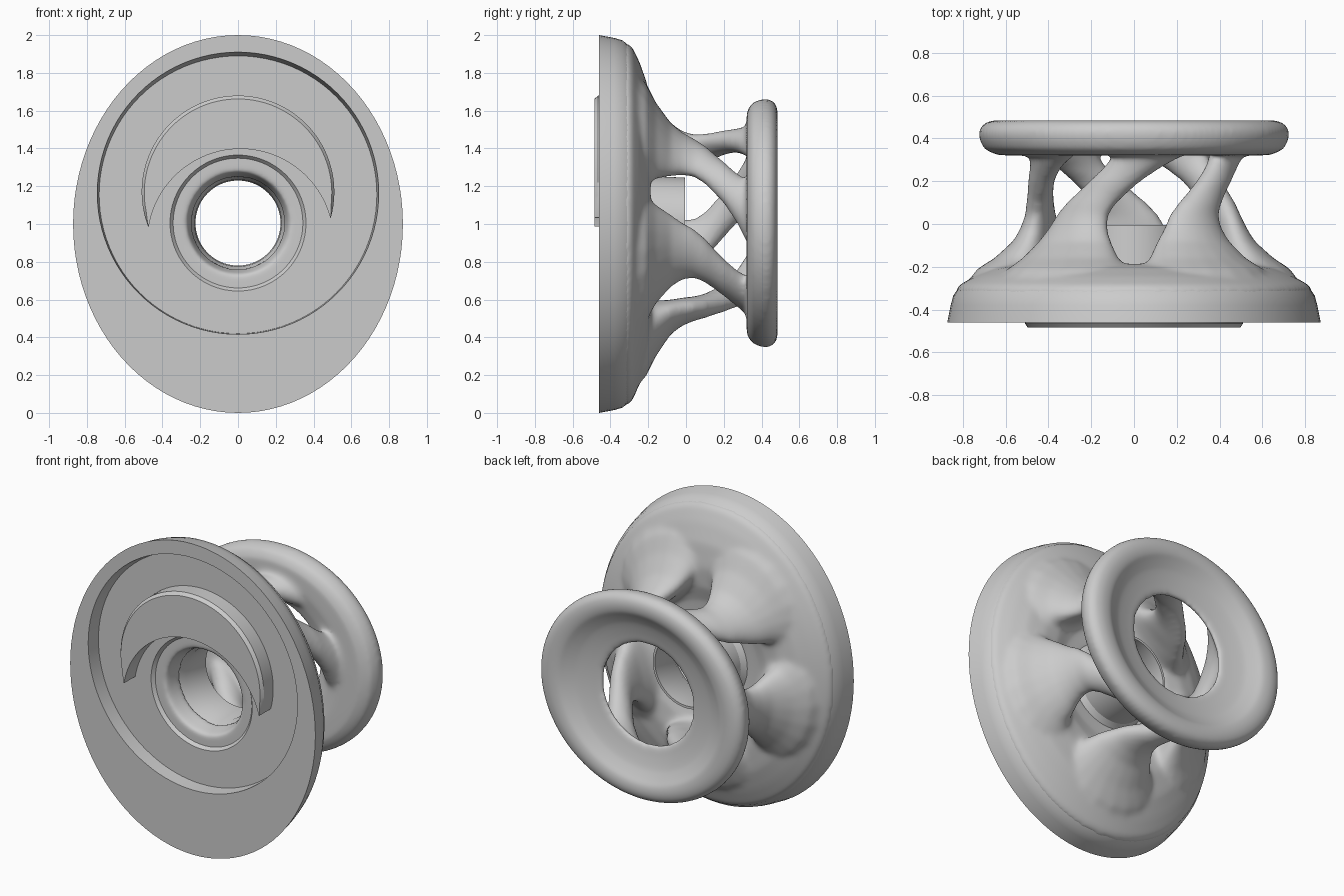
import bpy, bmesh
from math import sin, cos, pi, radians, hypot

if "Cube" in bpy.data.objects:
    bpy.data.objects.remove(bpy.data.objects["Cube"])

CZ = 1.005  # height of the hub axis


def ellipse(y, rx, rz=None, cz=CZ, n=96):
    rz = rx if rz is None else rz
    return [(rx * cos(2 * pi * i / n), y, cz + rz * sin(2 * pi * i / n)) for i in range(n)]


def loft(bm, loops, cyclic=False):
    """Skin closed loops; join last to first (cyclic) or cap both ends."""
    rows = [[bm.verts.new(p) for p in lp] for lp in loops]
    n = len(rows[0])
    pairs = list(zip(rows, rows[1:])) + ([(rows[-1], rows[0])] if cyclic else [])
    for a, b in pairs:
        for i in range(n):
            j = (i + 1) % n
            bm.faces.new((a[i], a[j], b[j], b[i]))
    if not cyclic:
        bm.faces.new(rows[0])
        bm.faces.new(rows[-1])


def finish(bm, name, angle=32):
    bmesh.ops.recalc_face_normals(bm, faces=bm.faces)
    me = bpy.data.meshes.new(name)
    bm.to_mesh(me)
    bm.free()
    ob = bpy.data.objects.new(name, me)
    bpy.context.collection.objects.link(ob)
    bpy.ops.object.select_all(action='DESELECT')
    ob.select_set(True)
    bpy.context.view_layer.objects.active = ob
    bpy.ops.object.shade_smooth_by_angle(angle=radians(angle))
    return ob


# Front plate: oval rim, round off-centre recess and stepped bore with sleeve
bm = bmesh.new()
loft(bm, [
    ellipse(-0.30, 0.80, 0.92, 1.0),
    ellipse(-0.305, 0.825, 0.945, 1.0),
    ellipse(-0.335, 0.845, 0.972, 1.0),
    ellipse(-0.38, 0.857, 0.985, 1.0),
    ellipse(-0.46, 0.873, 1.0, 1.0),
    ellipse(-0.46, 0.745, 0.747, 1.163),
    ellipse(-0.37, 0.735, 0.735, 1.155),
    ellipse(-0.37, 0.36),
    ellipse(-0.31, 0.31),
    ellipse(-0.31, 0.295),
    ellipse(-0.20, 0.23),
    ellipse(-0.005, 0.225),
    ellipse(-0.005, 0.24),
    ellipse(-0.20, 0.25),
    ellipse(-0.27, 0.30),
    ellipse(-0.30, 0.36),
], cyclic=True)
finish(bm, "front_plate")

# Crescent boss on the recess floor: one cross-section swept from tip to tip
bm = bmesh.new()
ZO, ZI, RO, N = 1.17, 0.905, 0.51, 64
tip, tilt = radians(-19), radians(2.8)
tx, tz = RO * cos(tip), ZO + RO * sin(tip)
RI = hypot(tx, tz - ZI)
tin = math_tin = radians(11.6)
sections = []
for i in range(N + 1):
    f = 0.004 + 0.992 * i / N
    a, b = tip + (pi - 2 * tip) * f, tin + (pi - 2 * tin) * f
    o = (RO * cos(a), RO * sin(a))
    q = (RI * cos(b), ZI - ZO + RI * sin(b))
    w = hypot(o[0] - q[0], o[1] - q[1])
    k = min(0.018, 0.4 * w) / w
    m = (o[0] + (q[0] - o[0]) * k, o[1] + (q[1] - o[1]) * k)
    sections.append([(x * cos(tilt) - z * sin(tilt), y, ZO + x * sin(tilt) + z * cos(tilt))
                     for (x, z), y in ((o, -0.36), (o, -0.465), (m, -0.485), (q, -0.485), (q, -0.36))])
loft(bm, sections)
finish(bm, "crescent_boss")

# Body: flared back of the plate, five twisting struts and rear ring, blended
bm = bmesh.new()
loft(bm, [
    ellipse(-0.35, 0.27),
    ellipse(-0.35, 0.825, 0.945, 1.0),
    ellipse(-0.315, 0.838, 0.963, 1.0),
    ellipse(-0.285, 0.818, 0.937, 1.0),
    ellipse(-0.245, 0.745, 0.85),
    ellipse(-0.205, 0.65, 0.735),
    ellipse(-0.185, 0.54, 0.59),
    ellipse(-0.195, 0.44, 0.46),
    ellipse(-0.225, 0.36),
    ellipse(-0.235, 0.24),
], cyclic=True)

# y, twist, distance from axis, half width, half thickness
STATIONS = [
    (0.40, -5, 0.46, 0.20, 0.09),
    (0.32, 2, 0.44, 0.17, 0.075),
    (0.27, 11, 0.437, 0.14, 0.065),
    (0.20, 23, 0.437, 0.125, 0.062),
    (0.10, 38, 0.445, 0.13, 0.063),
    (0.04, 44, 0.455, 0.14, 0.065),
    (-0.02, 46, 0.47, 0.16, 0.075),
    (-0.08, 47, 0.49, 0.20, 0.09),
    (-0.16, 47, 0.53, 0.26, 0.14),
    (-0.21, 46, 0.56, 0.32, 0.19),
    (-0.27, 46, 0.58, 0.38, 0.21),
]
for k in range(5):
    loops = []
    for y, tw, r, hw, ht in STATIONS:
        zs = 1 + 0.5 * max(0, -y - 0.05)
        lp = []
        for i in range(24):
            t = 2 * pi * i / 24
            rr = r + ht * cos(t)
            a = radians(79 + 72 * k + tw) + hw * sin(t) / r
            lp.append((rr * cos(a), y, CZ + zs * rr * sin(a)))
        loops.append(lp)
    loft(bm, loops)

# Rear ring with a dished inner face
RING = [(0.32, 0.37), (0.42, 0.335), (0.52, 0.32), (0.64, 0.322), (0.70, 0.35),
        (0.725, 0.40), (0.727, 0.44), (0.70, 0.472), (0.65, 0.487), (0.585, 0.482),
        (0.55, 0.462), (0.48, 0.43), (0.40, 0.41), (0.32, 0.395)]
loft(bm, [ellipse(y, r, r * (1 - 0.095 * min(1, (r - 0.3) / 0.42))) for r, y in RING], cyclic=True)
body = finish(bm, "strut_body", 60)
rm = body.modifiers.new("blend", 'REMESH')
rm.mode = 'VOXEL'
rm.voxel_size = 0.014
rm.use_smooth_shade = True
sm = body.modifiers.new("soften", 'SMOOTH')
sm.factor = 0.5
sm.iterations = 16
